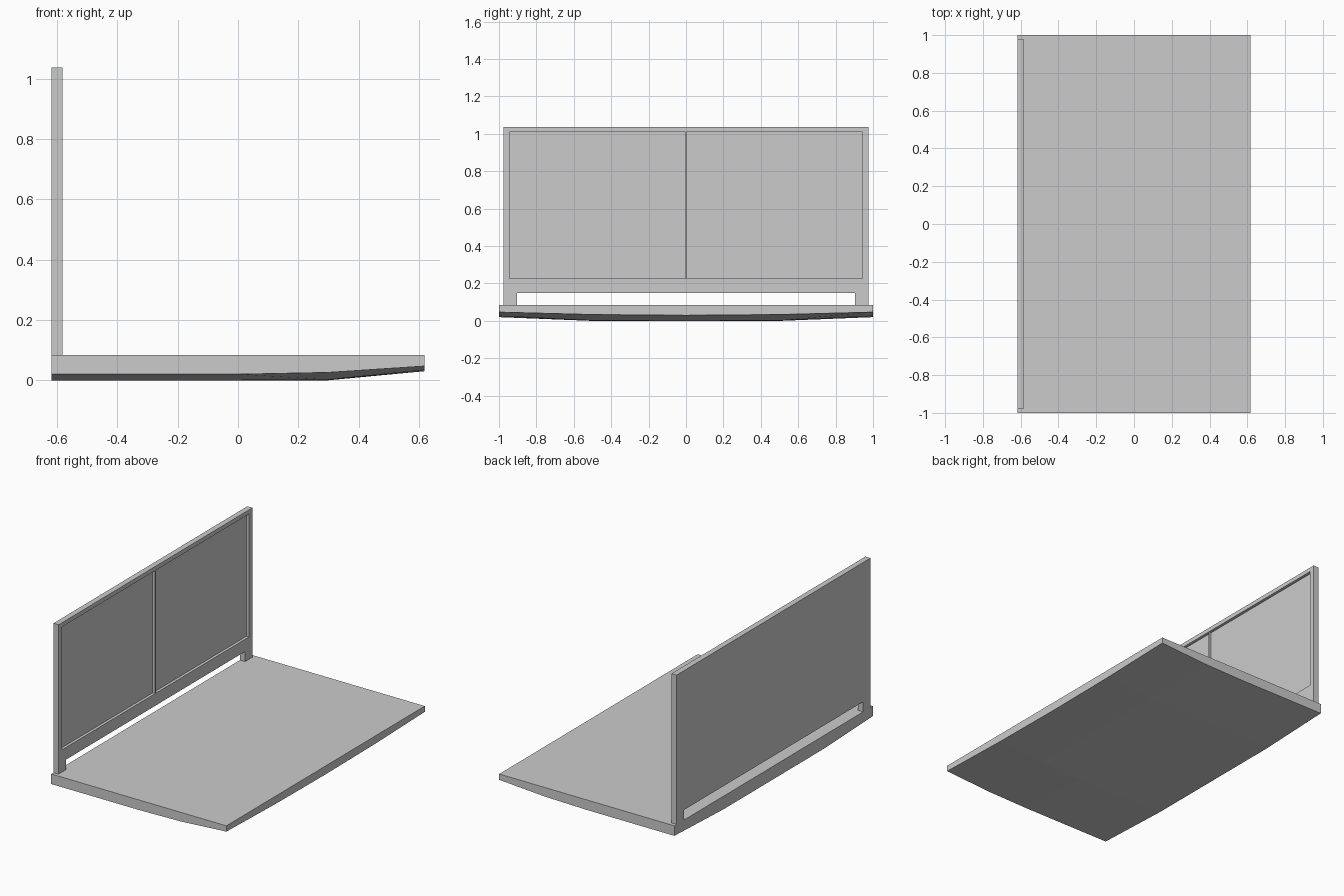
import bpy
import bmesh

cube = bpy.data.objects.get("Cube")
if cube:
    bpy.data.objects.remove(cube, do_unlink=True)

# Light grey finish shared by every part
grey = bpy.data.materials.new("light grey")
grey.use_nodes = True
color = (0.6, 0.6, 0.6, 1)
grey.diffuse_color = color
grey.node_tree.nodes["Principled BSDF"].inputs["Base Color"].default_value = color


def finish(name, bm):
    bmesh.ops.recalc_face_normals(bm, faces=bm.faces)
    mesh = bpy.data.meshes.new(name)
    bm.to_mesh(mesh)
    bm.free()
    mesh.materials.append(grey)
    obj = bpy.data.objects.new(name, mesh)
    bpy.context.collection.objects.link(obj)
    return obj


def extrude_outline(name, outline, x0, x1):
    """Extrude a y-z outline along x."""
    bm = bmesh.new()
    face = bm.faces.new([bm.verts.new((x0, y, z)) for y, z in outline])
    ext = bmesh.ops.extrude_face_region(bm, geom=[face])["geom"]
    verts = [v for v in ext if isinstance(v, bmesh.types.BMVert)]
    bmesh.ops.translate(bm, verts=verts, vec=(x1 - x0, 0, 0))
    return finish(name, bm)


# Deck slab: flat top, underside rising toward the ends and the open side
HALF_X, TOP = 0.618, 0.084
under = {  # x: underside height at the middle, quarter and end
    -HALF_X: (0, 0, 0.02),
    0: (0, 0, 0.02),
    0.3: (0, 0.002, 0.026),
    HALF_X: (0.03, 0.034, 0.047),
}
bm = bmesh.new()
rows = []
for x, heights in under.items():
    rows.append([bm.verts.new((x, i / 2, heights[abs(i)])) for i in range(-2, 3)])
for a, b in zip(rows, rows[1:]):
    for i in range(4):
        bm.faces.new((a[i], a[i + 1], b[i + 1], b[i]))
corners = [rows[0][0], rows[0][-1], rows[-1][-1], rows[-1][0]]
tops = [bm.verts.new((v.co.x, v.co.y, TOP)) for v in corners]
bm.faces.new(tops)
sides = [rows[0], [r[-1] for r in rows], rows[-1][::-1], [r[0] for r in rows][::-1]]
for i, edge in enumerate(sides):
    bm.faces.new(edge + [tops[(i + 1) % 4], tops[i]])
finish("deck", bm)

# Upright board standing on two short feet
OUT, FOOT, RAIL, HIGH = 0.977, 0.903, 0.148, 1.037
half = [(OUT, TOP), (OUT, HIGH)]
inner = [(FOOT, RAIL), (FOOT, TOP)]
outline = half + [(-y, z) for y, z in half[::-1]]
outline += [(-y, z) for y, z in inner[::-1]] + inner
board = extrude_outline("upright_board", outline, -HALF_X, -0.582)

# Two recessed panels separated by a thin centre divider
for side in (-1, 1):
    y0, y1 = side * 0.003, side * 0.943
    recess = [(y0, 0.226), (y1, 0.226), (y1, 1.01), (y0, 1.01)]
    cutter = extrude_outline("panel_cutter", recess, -0.6, -0.5)
    cutter.hide_render = True
    cutter.hide_set(True)
    cut = board.modifiers.new("panel recess", "BOOLEAN")
    cut.operation = "DIFFERENCE"
    cut.solver = "EXACT"
    cut.object = cutter
